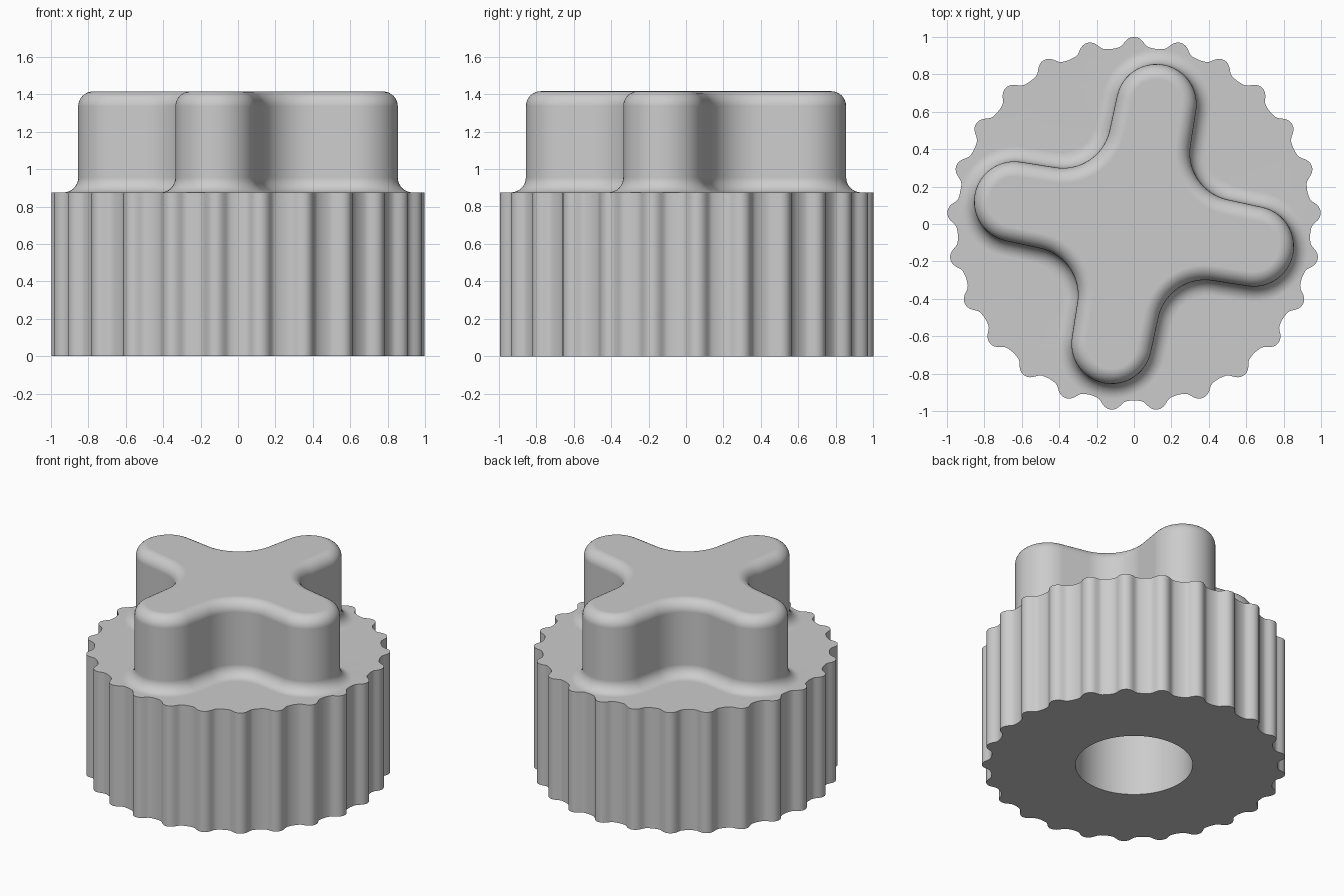
import bpy, bmesh, math

if "Cube" in bpy.data.objects:
    bpy.data.objects.remove(bpy.data.objects["Cube"])

BASE_TOP, TOP = 0.875, 1.415
RIBS = 25
HOLE_R, HOLE_DEPTH = 0.385, 0.8
ROUND = 0.08


def polar(r, a, c=(0, 0)):
    return (c[0] + r * math.cos(a), c[1] + r * math.sin(a))


# Half profile of one grip rib: (distance along rim, radius)
RIB = [(0, 1.0), (0.015, 0.998), (0.03, 0.991), (0.043, 0.980), (0.055, 0.966),
       (0.066, 0.955), (0.08, 0.948), (0.1, 0.9445)]


def rim_angles():
    """Angles and radii around the ribbed rim."""
    pitch = 2 * math.pi / RIBS
    half = [(s / 0.95, r) for s, r in RIB]
    wave = [(-a, r) for a, r in reversed(half[1:])] + half + [(pitch / 2, 0.943)]
    return [(math.pi / 2 + i * pitch + a, r) for i in range(RIBS) for a, r in wave]


def cross_outline(off):
    """Four-lobed handle outline, grown outwards by off."""
    D, E, tip_r, cove_r = 0.651, 0.672, 0.215, 0.255
    c = polar(E, math.pi / 4)
    dx, dy = c[0] - D, c[1]
    n = math.atan2(dy, dx) - math.acos((tip_r + cove_r) / math.hypot(dx, dy))
    pts = []
    for k in range(4):
        turn = math.radians(-10.6 + 90 * k)
        tip = polar(D, turn)
        cove = polar(E, turn + math.pi / 4)
        for i in range(25):
            pts.append(polar(tip_r + off, turn - n + 2 * n * i / 24, tip))
        a0, a1 = math.pi + n, 1.5 * math.pi - n
        for i in range(19):
            pts.append(polar(cove_r - off, turn + a0 + (a1 - a0) * i / 18, cove))
    return pts


bm = bmesh.new()


def ring(pts, z):
    return [bm.verts.new((x, y, z)) for x, y in pts]


def loft(rings):
    for a, b in zip(rings, rings[1:]):
        for i in range(len(a)):
            j = (i + 1) % len(a)
            bm.faces.new((a[i], a[j], b[j], b[i]))


# Ribbed base with a blind shaft hole underneath
rim = rim_angles()
outer = [polar(r, a) for a, r in rim]
hole = [polar(HOLE_R, a) for a, r in rim]
base = [ring(hole, HOLE_DEPTH), ring(hole, 0), ring(outer, 0), ring(outer, BASE_TOP)]
loft(base)
bm.faces.new(base[0])

# Cross handle: flared foot, straight wall, rounded top edge
STEPS = 8
quarter = [math.pi / 2 * i / STEPS for i in range(STEPS + 1)]
section = [(ROUND * (1 - math.sin(t)), BASE_TOP + ROUND * (1 - math.cos(t))) for t in quarter]
section += [(-ROUND * (1 - math.cos(t)), TOP - ROUND * (1 - math.sin(t))) for t in quarter]
handle = [ring(cross_outline(off), z) for off, z in section]
loft(handle)
bm.faces.new(handle[-1])

# Flat shoulder between the rim and the handle foot
bmesh.ops.triangle_fill(bm, use_beauty=True, use_dissolve=False, normal=(0, 0, 1),
                        edges=[e for e in bm.edges if e.is_boundary])
bmesh.ops.recalc_face_normals(bm, faces=bm.faces)

mesh = bpy.data.meshes.new("knob")
bm.to_mesh(mesh)
bm.free()
knob = bpy.data.objects.new("knob", mesh)
bpy.context.collection.objects.link(knob)

grey = bpy.data.materials.new("light grey")
grey.diffuse_color = (0.6, 0.6, 0.6, 1)
grey.use_nodes = True
grey.node_tree.nodes["Principled BSDF"].inputs["Base Color"].default_value = grey.diffuse_color
mesh.materials.append(grey)

# Smooth curved walls, crisp rims
bpy.context.view_layer.objects.active = knob
knob.select_set(True)
bpy.ops.object.shade_smooth_by_angle(angle=math.radians(40))
weighted = knob.modifiers.new("flat caps", 'WEIGHTED_NORMAL')
weighted.keep_sharp = True
